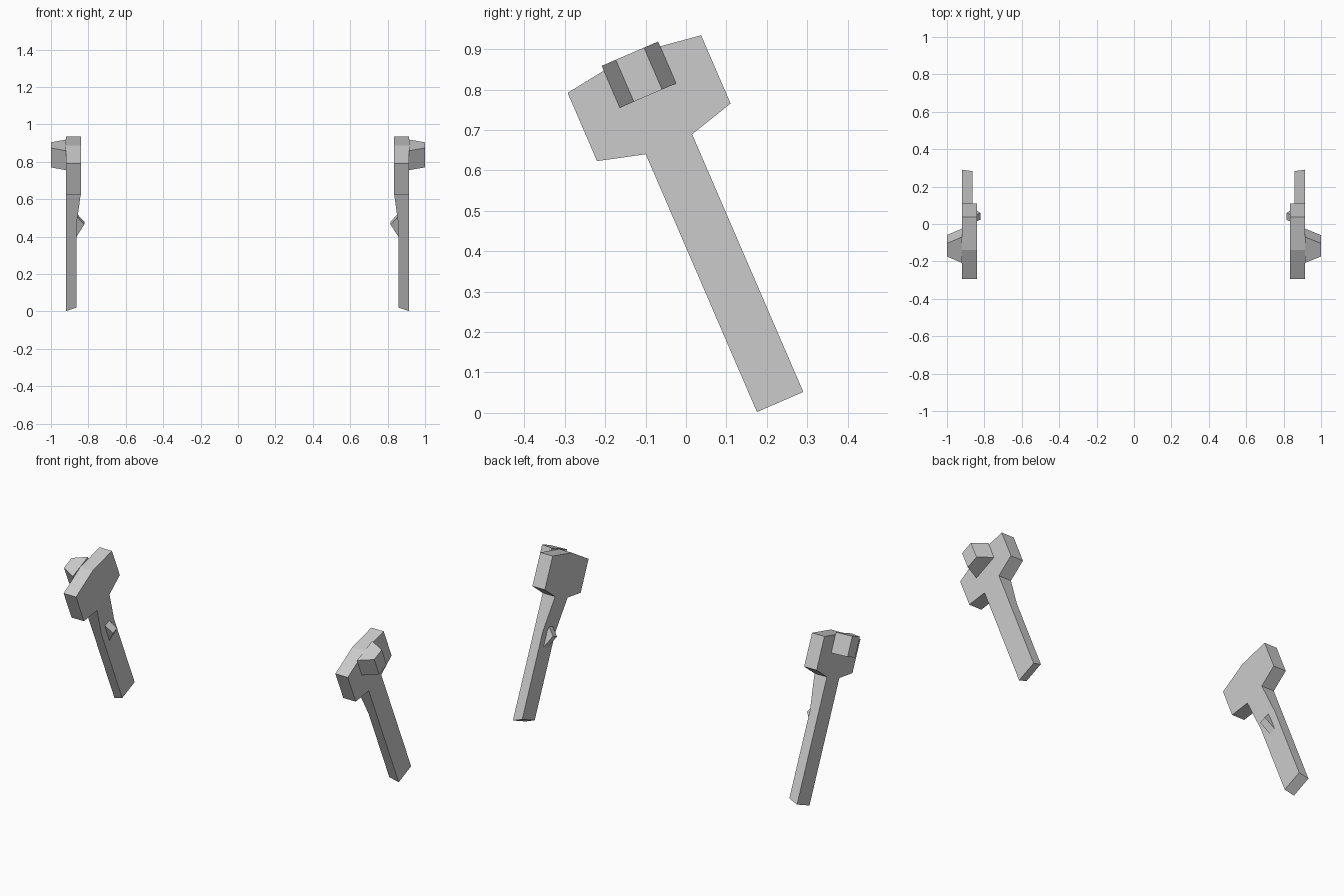
import bpy, bmesh
from mathutils import Vector

if "Cube" in bpy.data.objects:
    bpy.data.objects.remove(bpy.data.objects["Cube"])

# Tilted frame of each hammer shape: U across the shaft, V up along it
BASE = Vector((0, 0.233, 0.027))
U = Vector((0, 0.918, 0.396))
V = Vector((0, -0.396, 0.918))
OUTER = {-1: 0.919, 1: 0.913}   # x distance of the flat outer face on each side


def prism(name, side, profile, lo, hi, place):
    """Extrude a 2D profile from lo to hi; place() gives (u, v, t), t = outward offset."""
    bm = bmesh.new()
    rings = []
    for h in (lo, hi):
        ring = []
        for a, b in profile:
            u, v, t = place(a, b, h)
            co = BASE + U * u + V * v
            co.x = side * (OUTER[side] + t)
            ring.append(bm.verts.new(co))
        rings.append(ring)
    bm.faces.new(rings[0])
    bm.faces.new(rings[1])
    n = len(profile)
    for i in range(n):
        j = (i + 1) % n
        bm.faces.new((rings[0][i], rings[0][j], rings[1][j], rings[1][i]))
    bmesh.ops.recalc_face_normals(bm, faces=bm.faces)
    mesh = bpy.data.meshes.new(name)
    bm.to_mesh(mesh)
    bm.free()
    bpy.context.collection.objects.link(bpy.data.objects.new(name, mesh))


def across(v, t, u):
    return u, v, t


def along(u, t, v):
    return u, v, t


def outward(u, v, t):
    return u, v, t


for side, label in ((-1, "left"), (1, "right")):
    # Shaft: bevelled foot, thickening towards the head
    prism(label + "_shaft", side,
          [(0, 0), (0.695, 0), (0.695, -0.08), (0.50, -0.055), (0.02, -0.055)],
          -0.0625, 0.0625, across)
    # Head: winged block with a shallow peak
    prism(label + "_head", side,
          [(-0.0625, 0.695), (0.0625, 0.695), (0.18, 0.727), (0.18, 0.911),
           (0, 0.937), (-0.18, 0.911), (-0.18, 0.727)],
          -0.08, 0, outward)
    # Outer boss: trapezoid narrowing outwards
    prism(label + "_boss", side,
          [(-0.076, 0), (0.076, 0), (0.038, 1 - OUTER[side]), (-0.038, 1 - OUTER[side])],
          0.826, 0.939, along)
    # Inner spur: small ridge on the shaft
    prism(label + "_spur", side,
          [(0.405, -0.05), (0.54, -0.05), (0.485, -0.097)],
          -0.02, 0.02, across)
